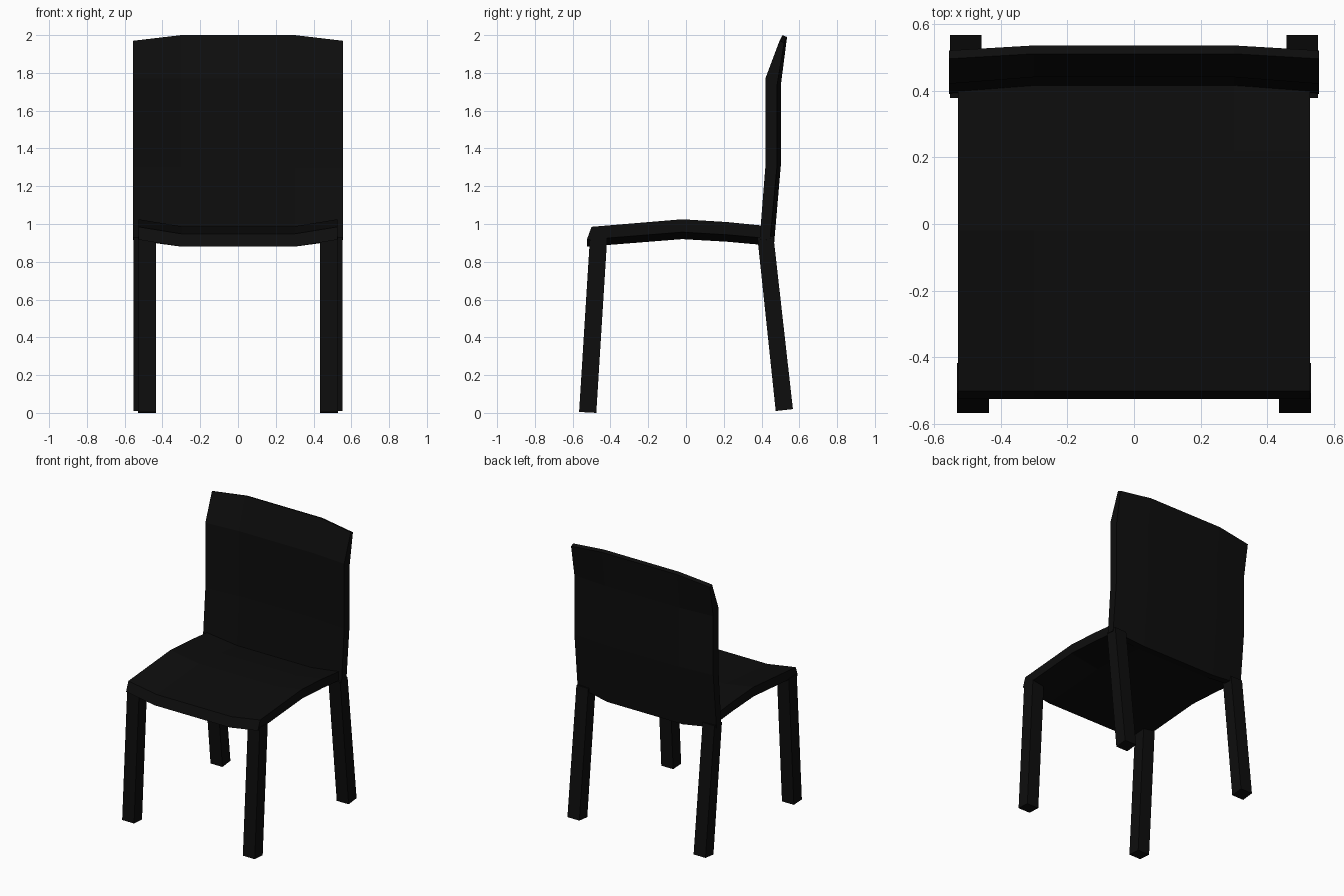
import bpy, bmesh

if "Cube" in bpy.data.objects:
    bpy.data.objects.remove(bpy.data.objects["Cube"])

mat = bpy.data.materials.new("black_finish")
mat.diffuse_color = (0.004, 0.004, 0.004, 1)
mat.use_nodes = True
mat.node_tree.nodes["Principled BSDF"].inputs["Base Color"].default_value = mat.diffuse_color


def make_object(name, bm):
    bmesh.ops.recalc_face_normals(bm, faces=bm.faces)
    mesh = bpy.data.meshes.new(name)
    bm.to_mesh(mesh)
    bm.free()
    mesh.materials.append(mat)
    obj = bpy.data.objects.new(name, mesh)
    bpy.context.collection.objects.link(obj)
    return obj


def curved_panel(name, half_width, edge, centre, inner=0.3):
    """Loft closed (y, z) profiles across x: edge, centre, centre, edge."""
    bm = bmesh.new()
    stations = [(-half_width, edge), (-inner, centre), (inner, centre), (half_width, edge)]
    rings = [[bm.verts.new((x, y, z)) for y, z in prof] for x, prof in stations]
    n = len(edge)
    for a, b in zip(rings, rings[1:]):
        for i in range(n):
            j = (i + 1) % n
            bm.faces.new((a[i], a[j], b[j], b[i]))
    # End caps as quad strips between the two sides of the profile
    for ring in (rings[0], rings[-1]):
        for i in range(n // 2 - 1):
            bm.faces.new((ring[i], ring[i + 1], ring[n - 2 - i], ring[n - 1 - i]))
    return make_object(name, bm)


def leg(name, x0, x1, bottom, top):
    """Slanted square leg; bottom and top each hold two (y, z) points."""
    bm = bmesh.new()
    profile = bottom + top[::-1]
    face = bm.faces.new([bm.verts.new((x0, y, z)) for y, z in profile])
    new = bmesh.ops.extrude_face_region(bm, geom=[face])["geom"]
    verts = [v for v in new if isinstance(v, bmesh.types.BMVert)]
    bmesh.ops.translate(bm, verts=verts, vec=(x1 - x0, 0, 0))
    return make_object(name, bm)


# Seat: arched front to back, dished across the middle
seat_edge = [(-0.50, 0.985), (-0.02, 1.025), (0.22, 1.01), (0.42, 0.99),
             (0.42, 0.925), (0.22, 0.943), (-0.02, 0.957), (-0.525, 0.917)]
curved_panel("seat", 0.527, seat_edge, [(y, z - 0.037) for y, z in seat_edge])

# Backrest: hollowed across, with the top flaring backwards
back_edge = [(0.39, 0.92), (0.42, 1.30), (0.42, 1.77), (0.495, 1.97),
             (0.52, 1.96), (0.482, 1.735), (0.482, 1.31), (0.445, 0.915)]
back_centre = [(0.41, 0.885), (0.44, 1.30), (0.44, 1.77), (0.51, 2.0),
               (0.535, 1.99), (0.502, 1.735), (0.502, 1.31), (0.465, 0.88)]
curved_panel("backrest", 0.555, back_edge, back_centre)

# Legs, mirrored left and right
for side, s in (("left", -1), ("right", 1)):
    leg("front_leg_" + side, s * 0.435, s * 0.53,
        [(-0.566, 0.005), (-0.475, 0.0)], [(-0.508, 0.935), (-0.417, 0.93)])
    leg("back_leg_" + side, s * 0.457, s * 0.552,
        [(0.475, 0.01), (0.566, 0.02)], [(0.378, 0.93), (0.463, 0.935)])
